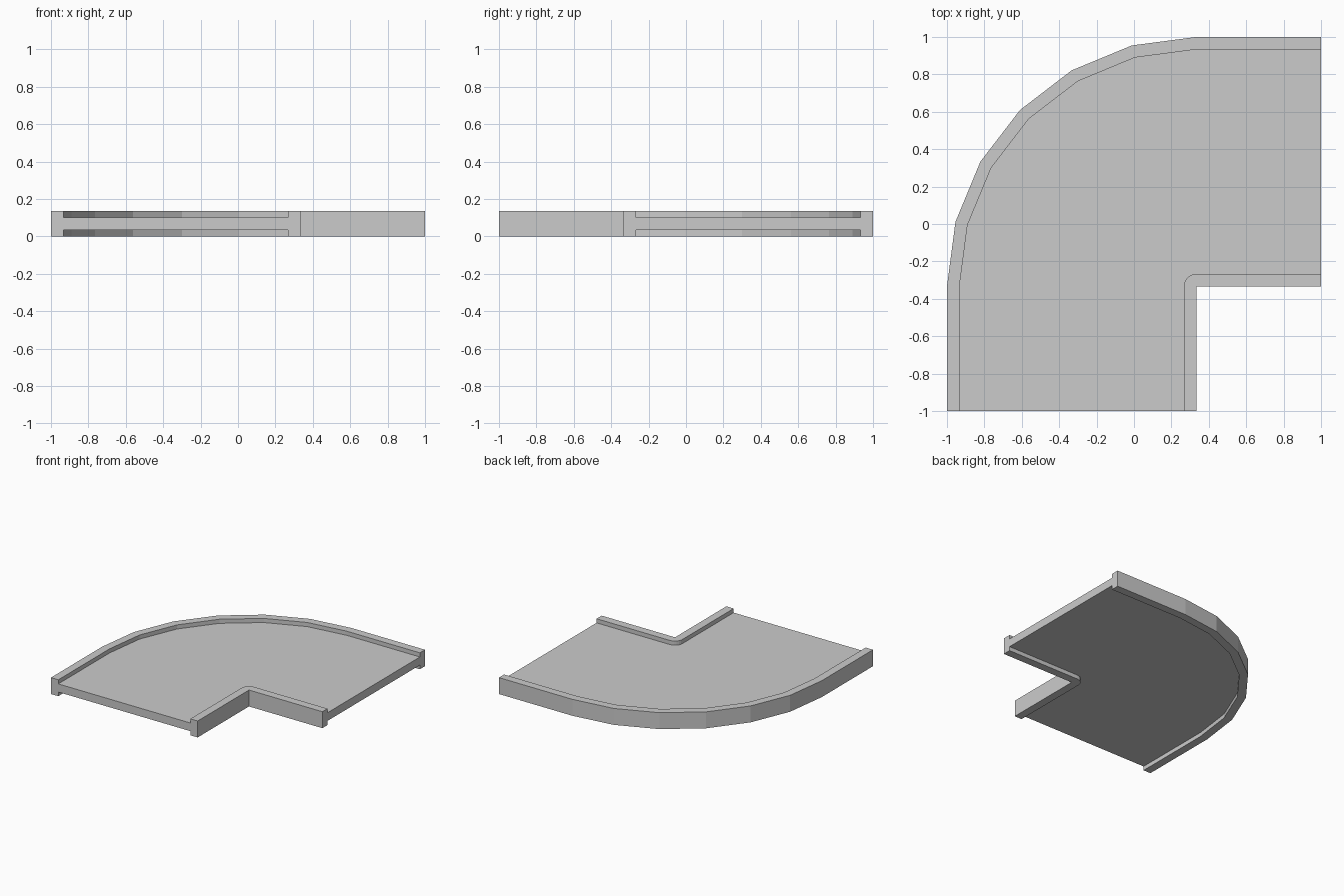
import bpy
import bmesh
import math

if "Cube" in bpy.data.objects:
    bpy.data.objects.remove(bpy.data.objects["Cube"])

PIVOT = (1 / 3, -1 / 3)      # centre of the bend, also the sharp inside corner
STRAIGHT = 2 / 3             # straight run at each end
OUTER, RIM = 4 / 3, 1 / 15   # outer radius, rim width
TOP, FLOOR_LOW, FLOOR_TOP = 0.135, 0.034, 0.101
STEPS = 6                    # 15 degree facets

# Cross-section (distance from pivot, height): floor with a rim on both edges
profile = [
    (0, 0), (RIM, 0), (RIM, FLOOR_LOW),
    (OUTER - RIM, FLOOR_LOW), (OUTER - RIM, 0), (OUTER, 0),
    (OUTER, TOP), (OUTER - RIM, TOP), (OUTER - RIM, FLOOR_TOP),
    (RIM, FLOOR_TOP), (RIM, TOP), (0, TOP),
]

# Stations along the sweep: (angle, shift x, shift y)
stations = [(math.pi / 2, STRAIGHT, 0)]
stations += [(math.pi / 2 * (1 + i / STEPS), 0, 0) for i in range(STEPS + 1)]
stations += [(math.pi, 0, -STRAIGHT)]

bm = bmesh.new()
rings = []
for angle, dx, dy in stations:
    rings.append([bm.verts.new((PIVOT[0] + dx + r * math.cos(angle),
                                PIVOT[1] + dy + r * math.sin(angle), z))
                  for r, z in profile])

# Skin between stations, then the two flat ends
n = len(profile)
for a, b in zip(rings, rings[1:]):
    for i in range(n):
        j = (i + 1) % n
        bm.faces.new((a[i], a[j], b[j], b[i]))
bm.faces.new(rings[0])
bm.faces.new(rings[-1])

# Collapse the bend stations onto the sharp inside corner
bmesh.ops.remove_doubles(bm, verts=bm.verts, dist=1e-4)
bmesh.ops.recalc_face_normals(bm, faces=bm.faces)

mesh = bpy.data.meshes.new("curved_track")
bm.to_mesh(mesh)
bm.free()
track = bpy.data.objects.new("curved_track", mesh)
bpy.context.collection.objects.link(track)
